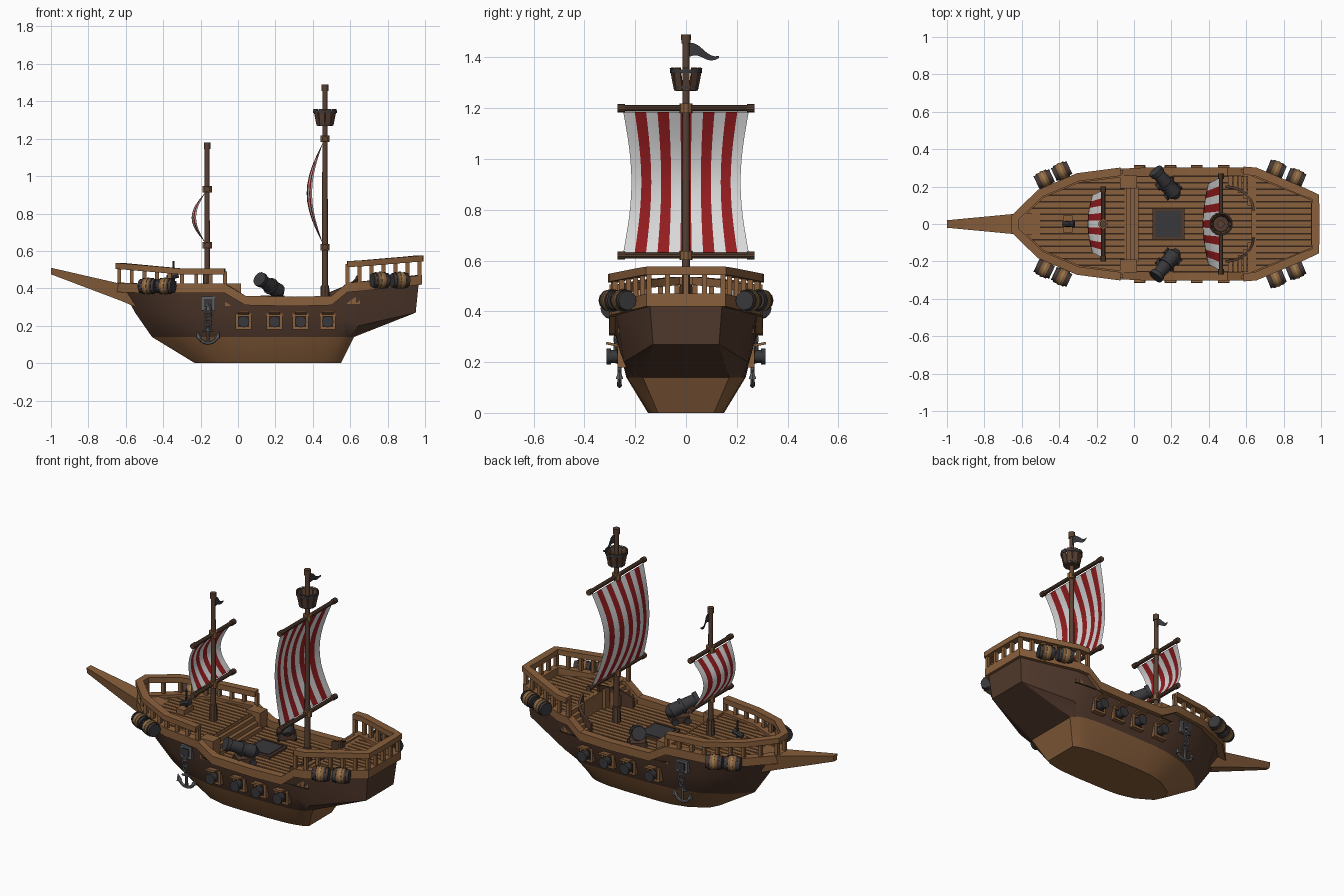
import bpy, bmesh, math
from mathutils import Vector as V, Matrix as M

if "Cube" in bpy.data.objects:
    bpy.data.objects.remove(bpy.data.objects["Cube"])

def mat(name, *c):
    m = bpy.data.materials.new(name)
    m.diffuse_color = (*c, 1)
    m.use_nodes = True
    m.node_tree.nodes["Principled BSDF"].inputs["Base Color"].default_value = m.diffuse_color
    return m
LIGHT = mat("light_wood", 0.25, 0.115, 0.045)
DARK = mat("dark_wood", 0.085, 0.042, 0.026)
SPAR = mat("mast_wood", 0.1, 0.052, 0.032)
GAP = mat("deck_gap", 0.035, 0.018, 0.011)
IRON = mat("black_iron", 0.04, 0.04, 0.045)
STEEL = mat("grey_steel", 0.12, 0.12, 0.13)
WHITE = mat("white_cloth", 0.7, 0.7, 0.7)
RED = mat("red_cloth", 0.3, 0.012, 0.014)
ROPE = mat("rope", 0.3, 0.2, 0.08)
MATS = [LIGHT, DARK, SPAR, GAP, IRON, STEEL, WHITE, RED, ROPE]

class Part:
    """One named object gathered from simple solids."""
    def __init__(s, name):
        s.name, s.bm = name, bmesh.new()
    def paint(s, verts, m):
        for f in {f for v in verts for f in v.link_faces}:
            f.material_index = MATS.index(m)
    def box(s, c, size, m, rot=None):
        mx = M.Translation(c) @ (rot or M()) @ M.Diagonal((*size, 1))
        s.paint(bmesh.ops.create_cube(s.bm, size=1, matrix=mx)['verts'], m)
    def cyl(s, a, b, r1, r2, m, n=12, caps=True):
        a, b = V(a), V(b)
        mx = M.Translation((a + b) / 2) @ (b - a).to_track_quat('Z', 'Y').to_matrix().to_4x4()
        s.paint(bmesh.ops.create_cone(s.bm, cap_ends=caps, segments=n, radius1=r1, radius2=r2,
                                      depth=(b - a).length, matrix=mx)['verts'], m)
    def ring(s, c, rx, rz, t, m, a0=0, a1=360, n=12, yaw=0):
        p = [V(c) + M.Rotation(yaw, 3, 'Z') @ V((rx * math.cos(a), 0, rz * math.sin(a)))
             for a in (math.radians(a0 + (a1 - a0) * i / n) for i in range(n + 1))]
        for a, b in zip(p, p[1:]):
            s.cyl(a, b, t, t, m, 6)
    def grid(s, rows, m, closed=False, colour=None):
        vs = [[s.bm.verts.new(p) for p in r] for r in rows]
        for i, (a, b) in enumerate(zip(vs, vs[1:])):
            for j in range(len(a) - (not closed)):
                k = (j + 1) % len(a)
                f = s.bm.faces.new((a[j], a[k], b[k], b[j]))
                f.material_index = MATS.index(colour(i, j) if colour else m)
        return vs
    def sweep(s, path, out, inn, up, down, m, closed=False):
        n = len(path)
        rows = []
        for i, p in enumerate(path):
            a = path[(i - 1) % n if closed else max(i - 1, 0)]
            b = path[(i + 1) % n if closed else min(i + 1, n - 1)]
            t = (V(b) - V(a)); t.z = 0; t.normalize()
            o, p = V((-t.y, t.x, 0)), V(p)
            z = V((0, 0, 1))
            rows.append([p + o * out + z * up, p - o * inn + z * up, p - o * inn - z * down, p + o * out - z * down])
        vs = s.grid(rows + rows[:1] if closed else rows, m, True)
        if not closed:
            for e in (vs[0], vs[-1]):
                s.bm.faces.new(e).material_index = MATS.index(m)
    def done(s, angle=0.6, weld=True):
        if weld:
            bmesh.ops.remove_doubles(s.bm, verts=s.bm.verts, dist=1e-5)
            bmesh.ops.dissolve_degenerate(s.bm, edges=s.bm.edges, dist=1e-5)
        bmesh.ops.recalc_face_normals(s.bm, faces=s.bm.faces)
        for f in s.bm.faces: f.smooth = True
        for e in s.bm.edges: e.smooth = e.calc_face_angle(9) < angle
        me = bpy.data.meshes.new(s.name)
        for m in MATS: me.materials.append(m)
        s.bm.to_mesh(me)
        bpy.context.collection.objects.link(bpy.data.objects.new(s.name, me))

# Hull: four levels of half outline (x, y), bow to stern
KEEL = [(-.23, 0), (-.2, .06), (-.1, .12), (0, .145), (.08, .15), (.3, .15), (.42, .145), (.48, .135), (.52, .125), (.55, .11)]
WATER = [(-.46, 0), (-.36, .1), (-.22, .18), (-.06, .22), (.04, .23), (.3, .235), (.48, .23), (.55, .22), (.59, .205), (.62, .17)]
WALE = [(-.55, 0), (-.46, .13), (-.28, .23), (-.08, .255), (.04, .265), (.3, .268), (.5, .265), (.57, .26), (.645, .245), (.95, .13)]
TOP = [(-.635, .035), (-.5, .165), (-.3, .25), (-.07, .28), (.04, .285), (.3, .287), (.5, .287), (.585, .285), (.65, .28), (.97, .145)]
WALE_Z = [.27] * 6 + [.26, .24, .2, .27]
TOP_Z = [.425, .42, .42, .42, .355, .35, .355, .425, .43, .465]
def loop(pts, zs):
    h = [(x, y, z) for (x, y), z in zip(pts, zs)]
    return h + [(x, -y, z) for x, y, z in reversed(h)]
sheer = loop(TOP, TOP_Z)
hull = Part("hull")
vs = hull.grid([loop(KEEL, [0] * 10), loop(WATER, [.14] * 10), loop(WALE, WALE_Z), sheer], DARK, True,
               lambda i, j: DARK if i else LIGHT)
hull.bm.faces.new(vs[0])
hull.done(.5)
rim = Part("gunwale")
rim.sweep(sheer, .016, .03, .005, .045, LIGHT, True)
rim.done()

# Bowsprit: tapered beam
b = Part("bowsprit")
b.grid([[(x, -w, z1), (x, w, z1), (x, w * .7, z0), (x, -w * .7, z0)]
        for x, w, z0, z1 in ((-1, .02, .475, .51), (-.63, .055, .335, .425), (-.5, .06, .28, .415))], LIGHT, True)
b.bm.faces.new(b.bm.verts[:4]) if b.bm.verts.ensure_lookup_table() is None else None
b.done()

# Decks: dark base with raised planks
def half(x):
    for (x0, y0), (x1, y1) in zip(TOP, TOP[1:]):
        if x0 <= x <= x1:
            return y0 + (y1 - y0) * (x - x0) / (x1 - x0) - .008
    return 0
def deck(name, x0, x1, z):
    p = Part(name)
    xs = [x0 + (x1 - x0) * i / 60 for i in range(61)]
    p.grid([[(x, -half(x), z) for x in xs], [(x, half(x), z) for x in xs]], GAP)
    for k in range(-8, 9):
        y = k * .034
        ok = [x for x in xs if half(x) >= abs(y) + .008]
        if ok:
            p.box(((ok[0] + ok[-1]) / 2, y, z + .002), (ok[-1] - ok[0], .026, .007), LIGHT)
    p.done()
deck("bow_deck", -.63, -.05, .405)
deck("main_deck", -.06, .66, .315)
deck("stern_deck", .63, .965, .42)
st = Part("bulkheads_and_stairs")
st.box((-.055, 0, .355), (.03, .53, .1), LIGHT)
st.box((.64, 0, .37), (.025, .53, .11), LIGHT)
for i in range(3):
    st.box((-.035 + .022 * i, 0, .35 - .012 * i), (.03, .4, .09 - .026 * i), LIGHT)
for s in (1, -1):
    st.box((-.03, s * .225, .375), (.09, .07, .1), LIGHT)
    for i in range(5):
        x, yi = .515 + i * .026, .2 - .1 * (i / 4) ** 1.6
        st.box((x, s * (yi + .27) / 2, .33 + i * .011), (.023, .27 - yi, .03 + i * .022), LIGHT)
    arc = [(.49 + .15 * math.sin(a), s * (.07 + .13 * math.cos(a)), .36 + .09 * a / 1.57)
           for a in [i * .26 for i in range(7)]]
    st.sweep(arc, .007, .007, .02, .07, DARK)
st.done()

# Railings: top rail plus posts on bow and stern
def lerp_path(pts, step):
    out = []
    for a, c in zip(pts, pts[1:]):
        a, c = V(a), V(c)
        n = max(1, round((c - a).length / step))
        out += [a.lerp(c, i / n) for i in range(n)]
    return out + [V(pts[-1])]
def railing(name, base, rise):
    p = Part(name)
    path = lerp_path(base, .075)
    tops = [V((q.x, q.y, rise(q.x))) for q in path]
    p.sweep(tops, .022, .022, .016, .016, LIGHT)
    for q, t in zip(path, tops):
        p.box((q.x, q.y, (q.z + t.z) / 2), (.02, .02, t.z - q.z), LIGHT)
    p.done()
bow = sheer[3::-1] + sheer[:-5:-1]
railing("bow_railing", bow, lambda x: .49 + .09 * max(0, -.3 - x))
railing("stern_railing", sheer[7:13], lambda x: .53 + .085 * max(0, x - .62))

# Masts with caps, bases, spars and pennants
def mast(name, x, z0, z1, r, spars, w, bulge, stripes, flag):
    p = Part(name)
    p.cyl((x, 0, z0), (x, 0, z1), r, r * .85, SPAR)
    p.cyl((x, 0, z1 - .035), (x, 0, z1), r * 1.15, r * 1.2, SPAR)
    p.cyl((x, 0, z0), (x, 0, z0 + .1), r * 1.6, r * 1.4, SPAR, 8)
    for z in spars:
        p.cyl((x, -w, z), (x, w, z), .012, .012, SPAR, 10)
        p.cyl((x, 0, z - .018), (x, 0, z + .018), .026, .026, ROPE if z == 0 else LIGHT, 10)
        for s in (1, -1):
            p.cyl((x, s * w, z), (x, s * (w - .03), z), .016, .016, SPAR, 10)
    p.done()
    # Striped sail bellied toward the bow
    q = Part(name + "_sail")
    zb, zt = spars[0] + .012, spars[1] - .015
    rows = []
    for i in range(13):
        v = i / 12
        b = math.sin(math.pi * v)
        rows.append([(x - .008 - bulge * b * (.68 + .32 * math.cos(u * math.pi / 2)),
                      u * (w - .023) * (1 - .13 * b), zb + (zt - zb) * v)
                     for u in [j / stripes - 1 for j in range(2 * stripes + 1)]])
    q.grid(rows, WHITE, False, lambda i, j: RED if (j // 2) % 2 else WHITE)
    q.done(1)
    f = Part(name + "_pennant")
    rows = [[], []]
    for i in range(9):
        t = i / 8
        c, h = z1 - .065 - .02 * t + .012 * math.sin(t * 6), .026 * (1 - t) + .004
        rows[0].append((x + .006 * math.sin(t * 6), flag * t, c - h))
        rows[1].append((x + .006 * math.sin(t * 6), flag * t, c + h))
    f.grid(rows, IRON)
    f.done()
mast("main_mast", .465, .315, 1.49, .016, (.62, 1.2), .27, .09, 11, .13)
mast("fore_mast", -.165, .405, 1.18, .015, (.63, .93), .2, .075, 9, .1)

# Lookout basket of tapered staves
n = Part("lookout_basket")
n.cyl((.465, 0, 1.268), (.465, 0, 1.28), .042, .042, DARK, 10)
for i in range(10):
    a = i * math.pi / 5
    c, s = math.cos(a), math.sin(a)
    rot = M.Rotation(a, 4, 'Z') @ M.Rotation(.2, 4, 'Y')
    n.box((.465 + .05 * c, .05 * s, 1.315), (.008, .029, .09), SPAR, rot)
for z, r in ((1.345, .06), (1.285, .046)):
    pts = [(.465 + r * math.cos(i * math.pi / 8), -r * math.sin(i * math.pi / 8), z) for i in range(16)]
    n.sweep(pts, .003, .006, .007, .007, IRON, True)
n.done()

# Hatch and bow post
h = Part("hatch")
h.box((.185, 0, .325), (.17, .17, .02), DARK)
h.box((.185, 0, .334), (.14, .14, .012), IRON)
h.done()
c = Part("bow_windlass")
c.box((-.355, 0, .425), (.05, .09, .03), LIGHT)
c.cyl((-.345, 0, .41), (-.345, 0, .545), .008, .006, IRON, 8)
c.cyl((-.38, 0, .455), (-.32, 0, .475), .014, .018, IRON, 8)
c.done()

for s, side in ((1, "left"), (-1, "right")):
    # Gun ports with muzzles and open lids
    g = Part("gun_ports_" + side)
    for x in (.03, .195, .335, .48):
        g.box((x, s * .25, .222), (.085, .04, .085), LIGHT)
        g.box((x, s * .262, .222), (.058, .02, .058), GAP)
        g.cyl((x, s * .24, .222), (x, s * .31, .222), .026, .026, IRON)
        g.cyl((x, s * .295, .222), (x, s * .313, .222), .031, .031, IRON)
        g.box((x, s * .29, .27), (.06, .05, .01), LIGHT, M.Rotation(s * .2, 4, 'X'))
    g.done()
    # Deck cannon on a stepped carriage
    k = Part("deck_cannon_" + side)
    a, e = V((.215, s * .165, .385)), V((.115, s * .285, .45))
    k.cyl(a, e, .042, .03, IRON)
    k.cyl(a.lerp(e, .86), e, .04, .04, IRON)
    k.cyl(a.lerp(e, .35), a.lerp(e, .45), .045, .045, IRON)
    k.cyl(a.lerp(e, -.18), a, .018, .042, IRON)
    rot = M.Rotation(-s * .88, 4, 'Z')
    k.box((.185, s * .2, .345), (.1, .085, .035), DARK, rot)
    for i in (-1, 1):
        for j in (-1, 1):
            o = rot @ V((.035 * i, .04 * j, 0))
            d = rot @ V((0, .012 * j, 0))
            w = V((.185, s * .2, .337)) + o
            k.cyl(w, w + d, .02, .02, IRON, 10)
    k.done()
    # Lashed barrels outside the rails
    r = Part("barrels_" + side)
    for x, y, z, d in ((-.48, .24, .412, (.9, .42)), (-.387, .283, .412, (.9, .42)),
                       (.76, .292, .443, (.92, -.38)), (.865, .248, .443, (.92, -.38))):
        c0, t = V((x, s * y, z)), V((d[0], s * d[1], 0))
        for l0, l1, r0, r1, m in ((-.045, -.02, .035, .043, DARK), (-.02, .02, .043, .043, LIGHT), (.02, .045, .043, .035, DARK),
                                  (-.031, -.023, .043, .044, IRON), (.023, .031, .044, .043, IRON),
                                  (-.006, .006, .046, .046, ROPE), (-.046, -.039, .038, .038, IRON), (.039, .046, .038, .038, IRON)):
            r.cyl(c0 + t * l0, c0 + t * l1, r0, r1, m)
    r.done(weld=False)
    # Anchor, chain and hawse plate
    n = Part("anchor_" + side)
    x, y = -.16, s * .262
    n.box((x, s * .255, .318), (.075, .03, .075), STEEL)
    n.box((x, s * .268, .322), (.045, .02, .04), IRON)
    for i, z in enumerate((.29, .255, .222)):
        n.ring((x, s * .275, z), .016, .022, .006, STEEL, yaw=.3 if i % 2 else -.3)
    n.ring((x, y, .195), .014, .014, .005, STEEL)
    n.cyl((x, y, .105), (x, y, .19), .009, .008, STEEL, 8)
    n.cyl((x - .03, y, .175), (x + .03, y, .175), .006, .006, STEEL, 8)
    n.ring((x, y, .155), .052, .048, .009, STEEL, 190, 350, 10)
    for q in (1, -1):
        n.cyl((x + q * .05, y, .135), (x + q * .058, y, .17), .016, .002, STEEL, 6)
    n.done()
